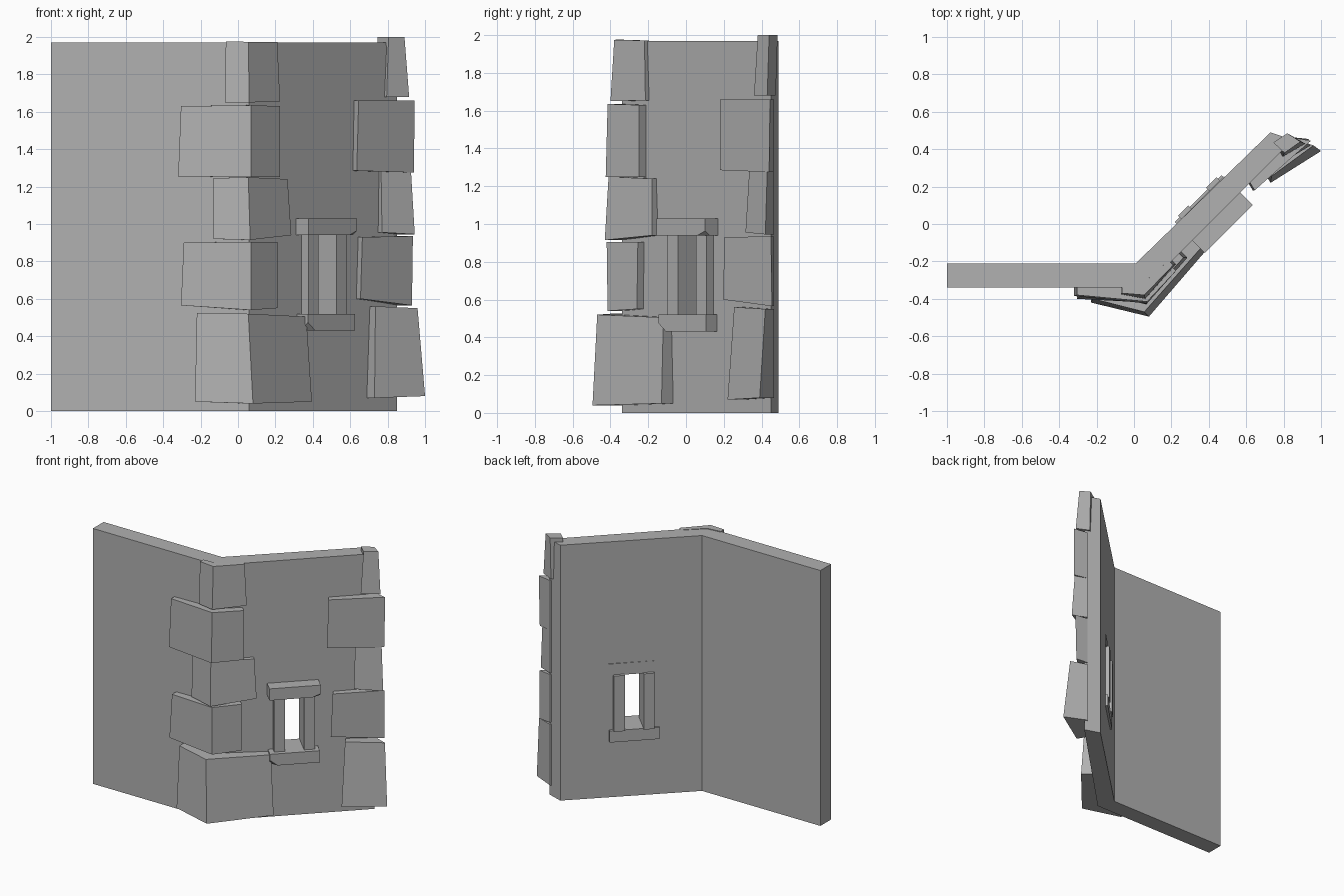
import bpy, bmesh
from mathutils import Vector

if "Cube" in bpy.data.objects:
    bpy.data.objects.remove(bpy.data.objects["Cube"])

S = 0.5 ** 0.5
stone_grey = bpy.data.materials.new("stone_grey")
stone_grey.diffuse_color = (.44, .44, .44, 1)
stone_grey.use_nodes = True
stone_grey.node_tree.nodes["Principled BSDF"].inputs["Base Color"].default_value = stone_grey.diffuse_color


def uv(u, v):
    """Plan point on the angled wall: u along it, v outward from it."""
    return ((u + v) * S, (u - v) * S)


def prism(name, low, high, z0, z1, chip=None):
    """Solid between two plan outlines; z0/z1 may be one height or one per point.
    chip = (point, outward normal) slices one corner off."""
    n = len(low)
    z0 = z0 if isinstance(z0, (list, tuple)) else [z0] * n
    z1 = z1 if isinstance(z1, (list, tuple)) else [z1] * n
    bm = bmesh.new()
    a = [bm.verts.new((*p, z)) for p, z in zip(low, z0)]
    b = [bm.verts.new((*p, z)) for p, z in zip(high, z1)]
    bm.faces.new(a[::-1])
    bm.faces.new(b)
    for i in range(n):
        j = (i + 1) % n
        bm.faces.new((a[i], a[j], b[j], b[i]))
    if chip:
        cut = bmesh.ops.bisect_plane(bm, geom=bm.verts[:] + bm.edges[:] + bm.faces[:],
                                     plane_co=chip[0], plane_no=chip[1], clear_outer=True)
        edges = [e for e in cut["geom_cut"] if isinstance(e, bmesh.types.BMEdge)]
        bmesh.ops.holes_fill(bm, edges=edges)
    bmesh.ops.recalc_face_normals(bm, faces=bm.faces)
    me = bpy.data.meshes.new(name)
    bm.to_mesh(me)
    bm.free()
    me.materials.append(stone_grey)
    ob = bpy.data.objects.new(name, me)
    bpy.context.collection.objects.link(ob)
    return ob


def slab(name, u0, u1, v0, v1, z0, z1, chip=None):
    """Box aligned with the angled wall."""
    p = [uv(u0, v0), uv(u0, v1), uv(u1, v1), uv(u1, v0)]
    return prism(name, p, p, z0, z1, chip)


# Bent wall with a window opening
plan = [(-1, -.34), (.06, -.34), (.85, .45), (.73, .49), (.01, -.21), (-1, -.21)]
wall = prism("wall", plan, plan, 0, 1.97)
cutter = slab("window_cutter", .255, .425, 0, .5, .48, .98)
mod = wall.modifiers.new("window", "BOOLEAN")
mod.object, mod.operation, mod.solver = cutter, "DIFFERENCE", "EXACT"
bpy.context.view_layer.objects.active = wall
bpy.ops.object.modifier_apply(modifier=mod.name)
bpy.data.objects.remove(cutter)

# Window frame: chipped lintel and sill, two jambs
right_low = Vector((*uv(.521, .345), .94))
slab("window_lintel", .157, .521, .159, .377, .94, 1.03,
     (right_low, Vector((.5 * S + .9 * S, .5 * S - .9 * S, -1.2))))
left_low = Vector((*uv(.165, .34), .45))
slab("window_sill", .162, .516, .146, .367, .43, .52,
     (left_low, Vector((0, -1.6 * S, -1.0))))
slab("window_jamb_left", .198, .275, .136, .335, .515, .945)
slab("window_jamb_right", .41, .488, .136, .335, .515, .945)

# Corner stones wrapping the bend: bottom and top (left, corner, right) points,
# then bottom and top heights at left, corner, right
corner = [
    ([(-.23, -.42), (.08, -.495), (.395, -.13)], [(-.22, -.40), (.055, -.47), (.365, -.12)],
     (.05, .04, .05), (.525, .52, .505)),
    ([(-.305, -.40), (.07, -.415), (.21, -.26)], [(-.29, -.39), (.07, -.42), (.21, -.255)],
     (.565, .54, .55), (.90, .905, .905)),
    ([(-.13, -.38), (.065, -.43), (.285, -.18)], [(-.13, -.37), (.055, -.41), (.265, -.18)],
     (.92, .915, .94), (1.245, 1.25, 1.24)),
    ([(-.32, -.385), (.07, -.425), (.225, -.25)], [(-.305, -.38), (.07, -.415), (.225, -.25)],
     (1.255, 1.25, 1.25), (1.63, 1.635, 1.63)),
    ([(-.07, -.375), (.06, -.40), (.225, -.215)], [(-.065, -.37), (.055, -.38), (.21, -.22)],
     (1.65, 1.65, 1.655), (1.976, 1.974, 1.972)),
]
for i, (lo, hi, zb, zt) in enumerate(corner):
    rings = []
    for l, c, r in (lo, hi):
        d = (r[0] - r[1] - .38) / 2      # step back just inside the wall
        rings.append([l, c, r, (r[0] - d, r[1] + d), (.045, -.32), (l[0], -.33)])
    prism(f"corner_stone_{i + 1}", *rings, [*zb, *zb[::-1]], [*zt, *zt[::-1]])

# End stones on the free edge: bottom and top (left, right) front points, heights
end = [
    ([(.73, .22), (1.0, .39)], [(.735, .255), (.96, .42)], (.07, .08), (.56, .55)),
    ([(.655, .195), (.93, .455)], [(.665, .205), (.935, .45)], (.60, .565), (.93, .935)),
    ([(.77, .315), (.945, .42)], [(.765, .335), (.925, .43)], (.955, .945), (1.28, 1.28)),
    ([(.635, .18), (.94, .44)], [(.645, .18), (.945, .445)], (1.285, 1.275), (1.66, 1.66)),
    ([(.795, .36), (.915, .43)], [(.805, .38), (.89, .44)], (1.68, 1.68), (2.0, 2.0)),
]
for i, (lo, hi, zb, zt) in enumerate(end):
    rings = []
    for l, r in (lo, hi):
        d = (l[0] - l[1] - .37) / 2
        rings.append([l, r, (.835, .465), (l[0] - .75 * d, l[1] + 1.25 * d)])
    if i == 4:                           # top stone sits over the wall
        rings[1][2:] = [(.82, .485), (.745, .435)]
        rings[0][2:] = [(.82, .475), (.76, .43)]
    prism(f"end_stone_{i + 1}", *rings, [*zb, *zb[::-1]], [*zt, *zt[::-1]])
